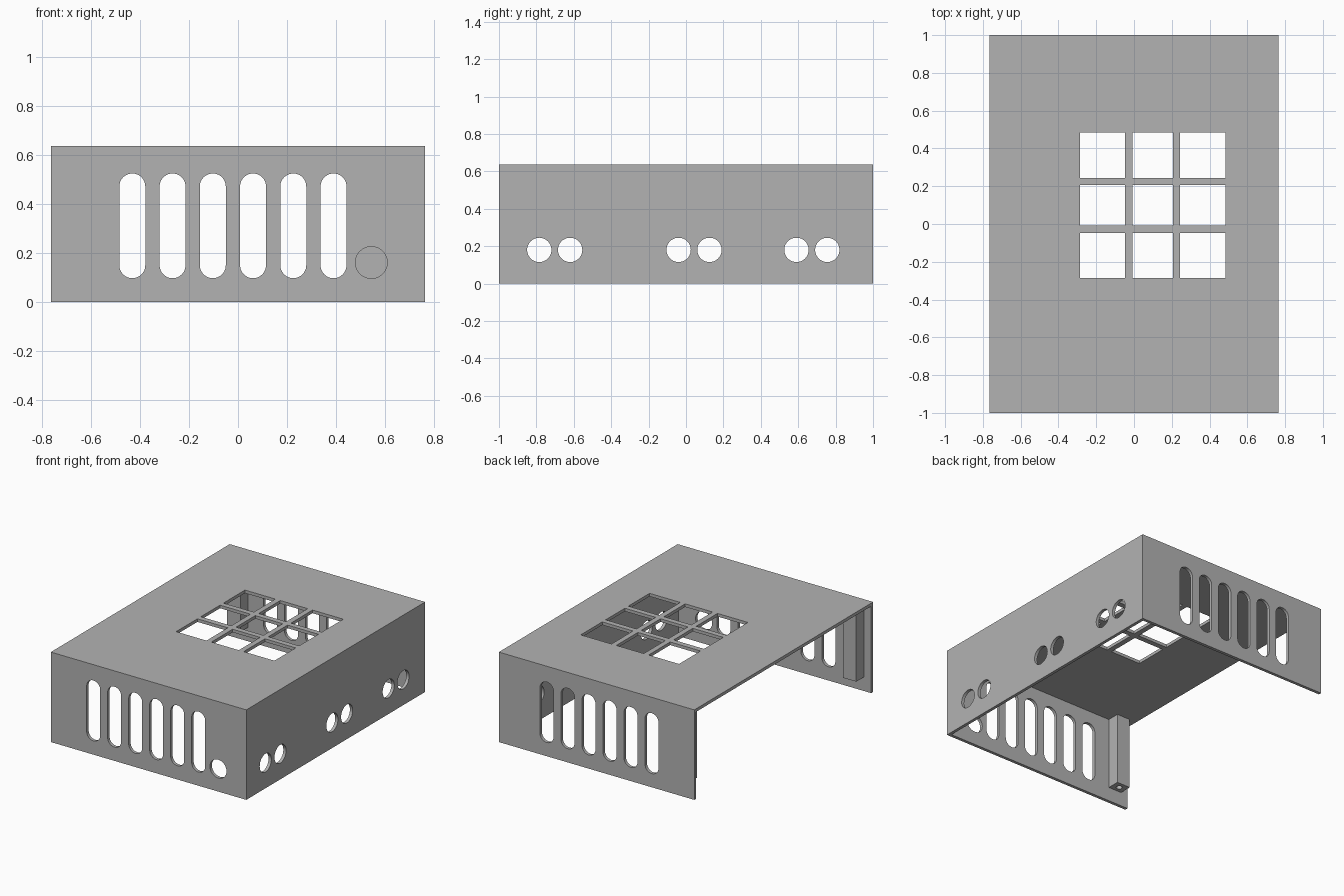
import bpy, bmesh, math
from mathutils import Vector

if "Cube" in bpy.data.objects:
    bpy.data.objects.remove(bpy.data.objects["Cube"], do_unlink=True)

W, L, H, T = 0.765, 1.0, 0.637, 0.022   # half width, half length, height, wall

grey = bpy.data.materials.new("plain grey")
grey.use_nodes = True
grey.diffuse_color = (0.45, 0.45, 0.45, 1)
grey.node_tree.nodes["Principled BSDF"].inputs["Base Color"].default_value = grey.diffuse_color


def prism(name, points, depth):
    """Solid made by sweeping a closed 3D outline along a depth vector."""
    bm = bmesh.new()
    face = bm.faces.new([bm.verts.new(p) for p in points])
    swept = bmesh.ops.extrude_face_region(bm, geom=[face])
    verts = [v for v in swept["geom"] if isinstance(v, bmesh.types.BMVert)]
    bmesh.ops.translate(bm, verts=verts, vec=Vector(depth))
    bmesh.ops.recalc_face_normals(bm, faces=bm.faces[:])
    mesh = bpy.data.meshes.new(name)
    bm.to_mesh(mesh)
    bm.free()
    mesh.materials.append(grey)
    obj = bpy.data.objects.new(name, mesh)
    bpy.context.collection.objects.link(obj)
    return obj


def box(name, x, y, z):
    corners = [(x[0], y[0], z[0]), (x[1], y[0], z[0]), (x[1], y[1], z[0]), (x[0], y[1], z[0])]
    return prism(name, corners, (0, 0, z[1] - z[0]))


def stadium(u, low, high, r, n=24):
    """Rounded slot outline; a plain circle when low equals high."""
    pts = []
    for centre, start in ((high, 0), (low, math.pi)):
        steps = n if low == high else n + 1
        for i in range(steps):
            a = start + math.pi * i / n
            pts.append((u + r * math.cos(a), centre + r * math.sin(a)))
    return pts


def activate(obj):
    bpy.ops.object.select_all(action="DESELECT")
    obj.select_set(True)
    bpy.context.view_layer.objects.active = obj


def cut(target, cutter):
    cutter.hide_render = True
    mod = target.modifiers.new("cut", "BOOLEAN")
    mod.operation, mod.solver, mod.object = "DIFFERENCE", "EXACT", cutter
    activate(target)
    bpy.ops.object.modifier_apply(modifier=mod.name)
    bpy.data.objects.remove(cutter, do_unlink=True)


# Shell: roof, front, back and one long side; open below and on the other side
shell = box("case_shell", (-W, W), (-L, L), (0, H))
cut(shell, box("hollow", (-W - 0.1, W - T), (-L + T, L - T), (-0.1, H - T)))

# Vent slots, through front and back walls alike
for i in range(6):
    outline = stadium(-0.432 + 0.1645 * i, 0.15, 0.472, 0.053)
    cut(shell, prism("slot", [(u, -1.1, v) for u, v in outline], (0, 2.2, 0)))

# Round cable hole in the front wall
outline = stadium(0.545, 0.161, 0.161, 0.065)
cut(shell, prism("cable_hole", [(u, -1.1, v) for u, v in outline], (0, 0.2, 0)))

# Three pairs of round holes in the long side
for mid in (-0.702, 0.043, 0.673):
    for side in (-1, 1):
        outline = stadium(mid + 0.0825 * side, 0.18, 0.18, 0.065)
        cut(shell, prism("port", [(W - 0.1, u, v) for u, v in outline], (0.2, 0, 0)))

# Grid of square openings in the roof
spans = [(-0.285, -0.047), (-0.009, 0.206), (0.244, 0.485)]
for x in spans:
    for y in spans:
        cut(shell, box("window", x, y, (H - 0.1, H + 0.1)))

activate(shell)
bpy.ops.object.shade_smooth_by_angle(angle=math.radians(30))

# Screw posts beside the open side, each with a pilot hole from below
for name, s in (("front_post", -1), ("back_post", 1)):
    ys = sorted((s * 0.89, s * (L - T / 2)))
    post = box(name, (-0.71, -0.605), ys, (0.1, H - T / 2))
    outline = stadium(-0.657, s * 0.935, s * 0.935, 0.02, 12)
    cut(post, prism("pilot_hole", [(u, v, 0) for u, v in outline], (0, 0, 0.3)))
    activate(post)
    bpy.ops.object.shade_smooth_by_angle(angle=math.radians(30))
